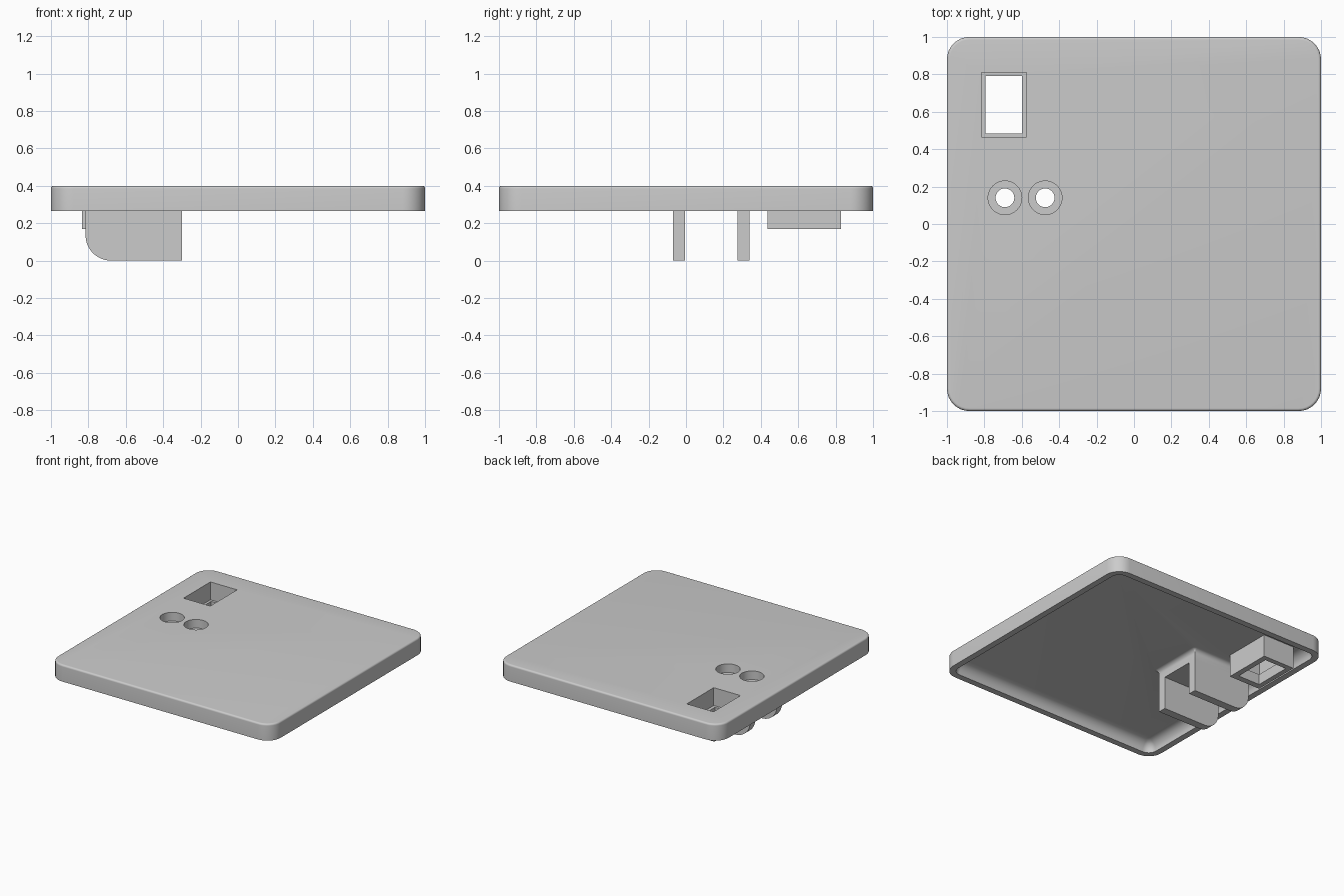
import bpy, bmesh, math

cube = bpy.data.objects.get("Cube")
if cube:
    bpy.data.objects.remove(cube, do_unlink=True)

grey = bpy.data.materials.new("light grey")
grey.use_nodes = True
grey.diffuse_color = (0.6, 0.6, 0.6, 1)
grey.node_tree.nodes["Principled BSDF"].inputs["Base Color"].default_value = (0.6, 0.6, 0.6, 1)

STEPS = 8            # segments per rounded corner
QUARTER = math.pi / 2


def rounded_rect(x0, x1, y0, y1, r):
    """Counter-clockwise outline with rounded corners."""
    centres = [(x1 - r, y1 - r), (x0 + r, y1 - r), (x0 + r, y0 + r), (x1 - r, y0 + r)]
    return [(cx + r * math.cos(a), cy + r * math.sin(a))
            for k, (cx, cy) in enumerate(centres)
            for a in [(k + i / STEPS) * QUARTER for i in range(STEPS + 1)]]


def loft(name, rings):
    """Skin a list of (outline, z) rings and cap both ends."""
    bm = bmesh.new()
    loops = [[bm.verts.new((x, y, z)) for x, y in pts] for pts, z in rings]
    n = len(loops[0])
    for a, b in zip(loops, loops[1:]):
        for i in range(n):
            j = (i + 1) % n
            bm.faces.new((a[i], a[j], b[j], b[i]))
    bm.faces.new(loops[0][::-1])
    bm.faces.new(loops[-1])
    return finish(name, bm)


def finish(name, bm):
    bmesh.ops.recalc_face_normals(bm, faces=bm.faces)
    mesh = bpy.data.meshes.new(name)
    bm.to_mesh(mesh)
    bm.free()
    mesh.materials.append(grey)
    ob = bpy.data.objects.new(name, mesh)
    bpy.context.collection.objects.link(ob)
    return ob


def box(name, x0, x1, y0, y1, z0, z1):
    bm = bmesh.new()
    bmesh.ops.create_cube(bm, size=1)
    for v in bm.verts:
        v.co = (x1 if v.co.x > 0 else x0, y1 if v.co.y > 0 else y0, z1 if v.co.z > 0 else z0)
    return finish(name, bm)


def cylinder(name, x, y, r, z0, z1):
    pts = [(x + r * math.cos(i * math.tau / 48), y + r * math.sin(i * math.tau / 48))
           for i in range(48)]
    return loft(name, [(pts, z0), (pts, z1)])


def combine(target, tool, operation):
    mod = target.modifiers.new("combine", "BOOLEAN")
    mod.operation, mod.solver, mod.object = operation, "EXACT", tool
    bpy.context.view_layer.objects.active = target
    bpy.ops.object.modifier_apply(modifier=mod.name)
    bpy.data.objects.remove(tool, do_unlink=True)


BASE, TOP, UNDER = 0.265, 0.4, 0.35

# Hollow plate: underside, filleted inner wall, rim, outer wall, rounded top edge
WALL, FILLET, EDGE = 0.05, 0.08, 0.015
angles = [i / 6 * QUARTER for i in range(7)]
profile = [(WALL + FILLET * (1 - math.sin(a)), UNDER - FILLET * (1 - math.cos(a))) for a in angles]
profile += [(WALL, BASE), (0, BASE)]
profile += [(EDGE * (1 - math.cos(a)), TOP - EDGE * (1 - math.sin(a))) for a in angles]
plate = loft("cover_plate", [
    (rounded_rect(-1 + d, 1 - d, -1 + d, 1 - d, max(0.12 - d, 0.03)), z) for d, z in profile])

# Bracket base, flaring into the underside of the plate
X0, X1, Y0, Y1, FLARE = -0.815, -0.3, -0.07, 0.34, 0.035
flare = [(0, BASE)] + [(FLARE * (1 - math.cos(a)), UNDER - FLARE * (1 - math.sin(a))) for a in angles]
flare.append((FLARE, UNDER + 0.02))
base = loft("bracket_base", [
    (rounded_rect(X0 - d, X1 + d, Y0 - d, Y1 + d, d + 0.002), z) for d, z in flare])
combine(plate, base, "UNION")

# Two bracket fins with one rounded lower corner
R = 0.135
fin_outline = [(X1, BASE + 0.02), (X0, BASE + 0.02)]
fin_outline += [(X0 + R * (1 - math.cos(i / 12 * QUARTER)), R * (1 - math.sin(i / 12 * QUARTER)))
                for i in range(13)]
fin_outline.append((X1, 0))
for name, y0, y1 in (("front_fin", Y0, Y0 + 0.065), ("rear_fin", Y1 - 0.065, Y1)):
    bm = bmesh.new()
    face = bm.faces.new([bm.verts.new((x, y0, z)) for x, z in fin_outline])
    sweep = bmesh.ops.extrude_face_region(bm, geom=[face])["geom"]
    bmesh.ops.translate(bm, vec=(0, y1 - y0, 0),
                        verts=[g for g in sweep if isinstance(g, bmesh.types.BMVert)])
    combine(plate, finish(name, bm), "UNION")

# Socket housing below the rectangular opening
combine(plate, box("socket_housing", -0.835, -0.555, 0.437, 0.83, 0.17, UNDER + 0.02), "UNION")

# Stepped rectangular opening
combine(plate, box("opening_upper", -0.815, -0.575, 0.465, 0.81, 0.255, 0.5), "DIFFERENCE")
combine(plate, box("opening_lower", -0.795, -0.6, 0.485, 0.79, 0.1, 0.3), "DIFFERENCE")

# Two counterbored round holes
for x in (-0.69, -0.475):
    combine(plate, cylinder("counterbore", x, 0.14, 0.09, 0.33, 0.5), "DIFFERENCE")
    combine(plate, cylinder("through_hole", x, 0.14, 0.05, 0.2, 0.36), "DIFFERENCE")

# Smooth the curved surfaces, keep the edges sharp
bpy.ops.object.select_all(action="DESELECT")
plate.select_set(True)
bpy.context.view_layer.objects.active = plate
bpy.ops.object.shade_smooth_by_angle(angle=math.radians(30))
